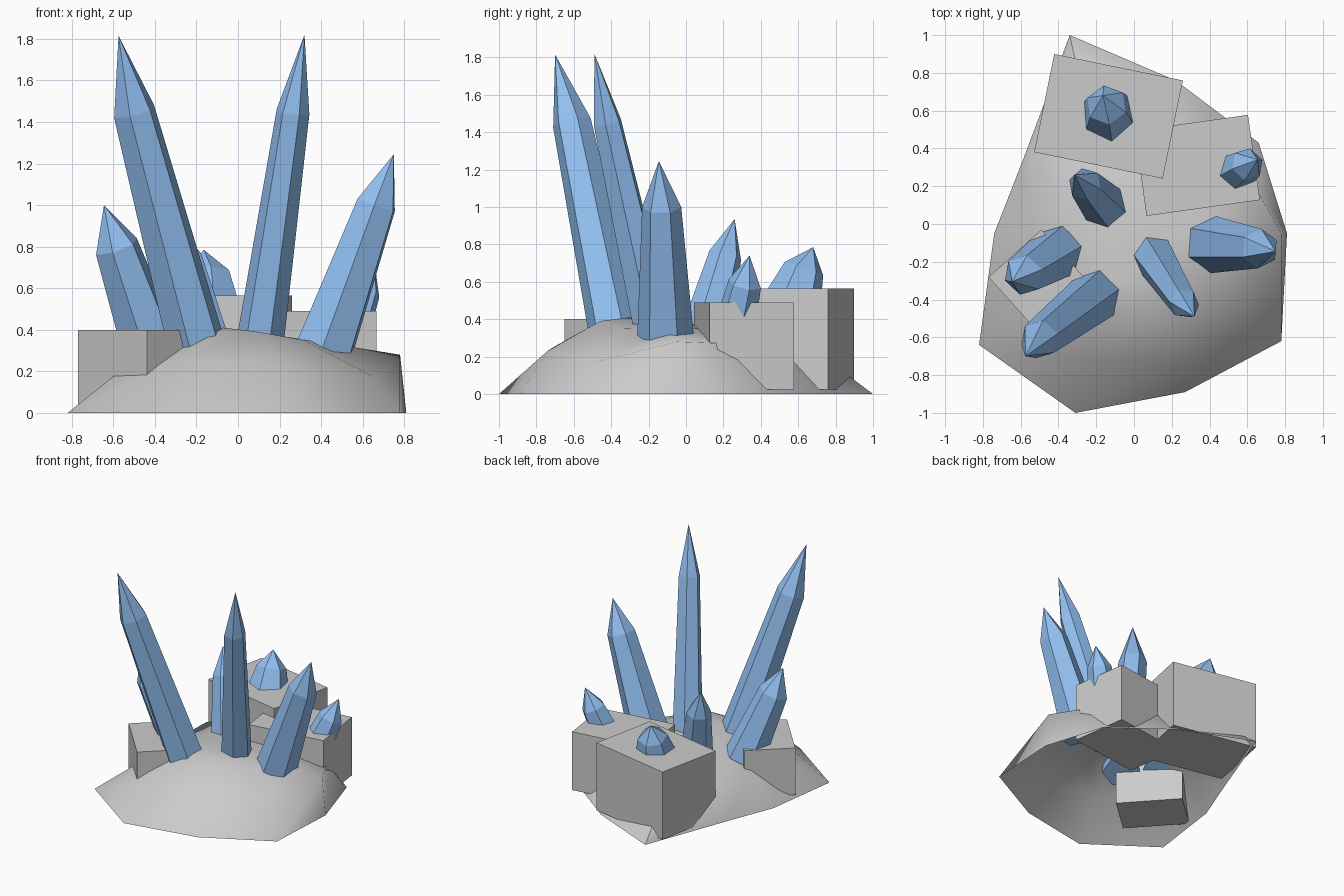
import bpy, bmesh, math
from mathutils import Vector, Matrix

if "Cube" in bpy.data.objects:
    bpy.data.objects.remove(bpy.data.objects["Cube"])


def material(name, colour):
    m = bpy.data.materials.new(name)
    m.diffuse_color = (*colour, 1)
    m.use_nodes = True
    m.node_tree.nodes["Principled BSDF"].inputs["Base Color"].default_value = m.diffuse_color
    return m


crystal_mat = material("crystal_blue", (0.29, 0.53, 0.89))
block_mat = material("pale_stone", (0.94, 0.94, 0.96))


def finish(bm, name, mat=None):
    bmesh.ops.recalc_face_normals(bm, faces=bm.faces[:])
    me = bpy.data.meshes.new(name)
    bm.to_mesh(me)
    bm.free()
    ob = bpy.data.objects.new(name, me)
    bpy.context.collection.objects.link(ob)
    if mat:
        me.materials.append(mat)
    return ob


def bridge(bm, a, b):
    n = len(a)
    for i in range(n):
        j = (i + 1) % n
        bm.faces.new((a[i], a[j], b[j], b[i]))


def fan(bm, ring, tip):
    for i in range(len(ring)):
        bm.faces.new((ring[i], ring[(i + 1) % len(ring)], tip))


def rock_block(name, centre, size, angle, top, bottom=0.025):
    bm = bmesh.new()
    m = (Matrix.Translation((*centre, (top + bottom) / 2))
         @ Matrix.Rotation(math.radians(angle), 4, 'Z')
         @ Matrix.Diagonal((*size, top - bottom, 1)))
    bmesh.ops.create_cube(bm, size=1, matrix=m)
    finish(bm, name, block_mat)


def crystal(name, base, shoulder, tip, r0, r1, spin=0, sink=0.08):
    base, shoulder, tip = Vector(base), Vector(shoulder), Vector(tip)
    axis = (shoulder - base).normalized()
    rot = axis.to_track_quat('Z', 'Y')
    bm = bmesh.new()
    rings = []
    for c, r in ((base - axis * sink, r0), (shoulder, r1)):
        angles = [math.radians(spin + 60 * k) for k in range(6)]
        rings.append([bm.verts.new(c + rot @ Vector((r * math.cos(a), r * math.sin(a), 0)))
                      for a in angles])
    bridge(bm, *rings)
    fan(bm, rings[1], bm.verts.new(tip))
    bm.faces.new(rings[0])
    finish(bm, name, crystal_mat)


# Rock mound: open shell, irregular outline, slope ring, crown ring and apex
outline = [(-.82, -.64), (-.31, -1), (.27, -.89), (.78, -.62), (.81, -.05),
           (.66, .43), (.22, .76), (-.34, 1), (-.58, .36), (-.74, -.05)]
slope = [(-.57, -.45, .20), (-.25, -.71, .25), (.2, -.74, .23), (.66, -.49, .17),
         (.78, -.05, .28), (.64, .2, .27), (.16, .57, .22), (-.28, .72, .21),
         (-.53, .36, .23), (-.53, -.05, .24)]
crown_z = [.37, .39, .39, .35, .345, .35, .35, .35, .35, .36]
bm = bmesh.new()
mid = Vector((0, -.2, 0))
r0 = [bm.verts.new((x, y, 0)) for x, y in outline]
r1 = [bm.verts.new(p) for p in slope]
r2 = []
for (x, y, _), z in zip(slope, crown_z):
    p = mid.lerp(Vector((x, y, 0)), 0.48)
    r2.append(bm.verts.new((p.x, p.y, z)))
bridge(bm, r0, r1)
bridge(bm, r1, r2)
fan(bm, r2, bm.verts.new((-.07, -.3, .41)))
mound = finish(bm, "rock_mound")
bpy.context.view_layer.objects.active = mound
mound.select_set(True)
bpy.ops.object.shade_smooth_by_angle(angle=math.radians(60))

# Square rock blocks
rock_block("back_block", (-.135, .57), (.695, .53), -11.6, .565)
rock_block("right_block", (.335, .31), (.606, .455), 8, .49)
rock_block("left_block", (-.465, -.34), (.495, .375), -48, .40)

# Hexagonal crystals: base on the rock, shoulder, tip, base and shoulder radius
crystal("tall_left_crystal", (-.21, -.385, .36), (-.50, -.61, 1.45), (-.575, -.70, 1.815), .145, .105, 10)
crystal("tall_right_crystal", (.115, -.185, .40), (.265, -.42, 1.45), (.32, -.49, 1.82), .115, .08, 20)
crystal("right_crystal", (.425, -.11, .33), (.665, -.13, 1.0), (.75, -.145, 1.245), .155, .105, 0)
crystal("left_crystal", (-.43, -.17, .35), (-.585, -.27, .80), (-.645, -.305, 1.0), .15, .11, 15)
crystal("middle_crystal", (-.17, .11, .38), (-.26, .21, .74), (-.315, .26, .935), .125, .09, 0)
crystal("back_crystal", (-.14, .595, .565), (-.145, .63, .67), (-.165, .68, .785), .15, .11, 30, .05)
crystal("small_side_crystal", (.545, .28, .44), (.60, .315, .59), (.655, .34, .74), .11, .09, 15, .05)
